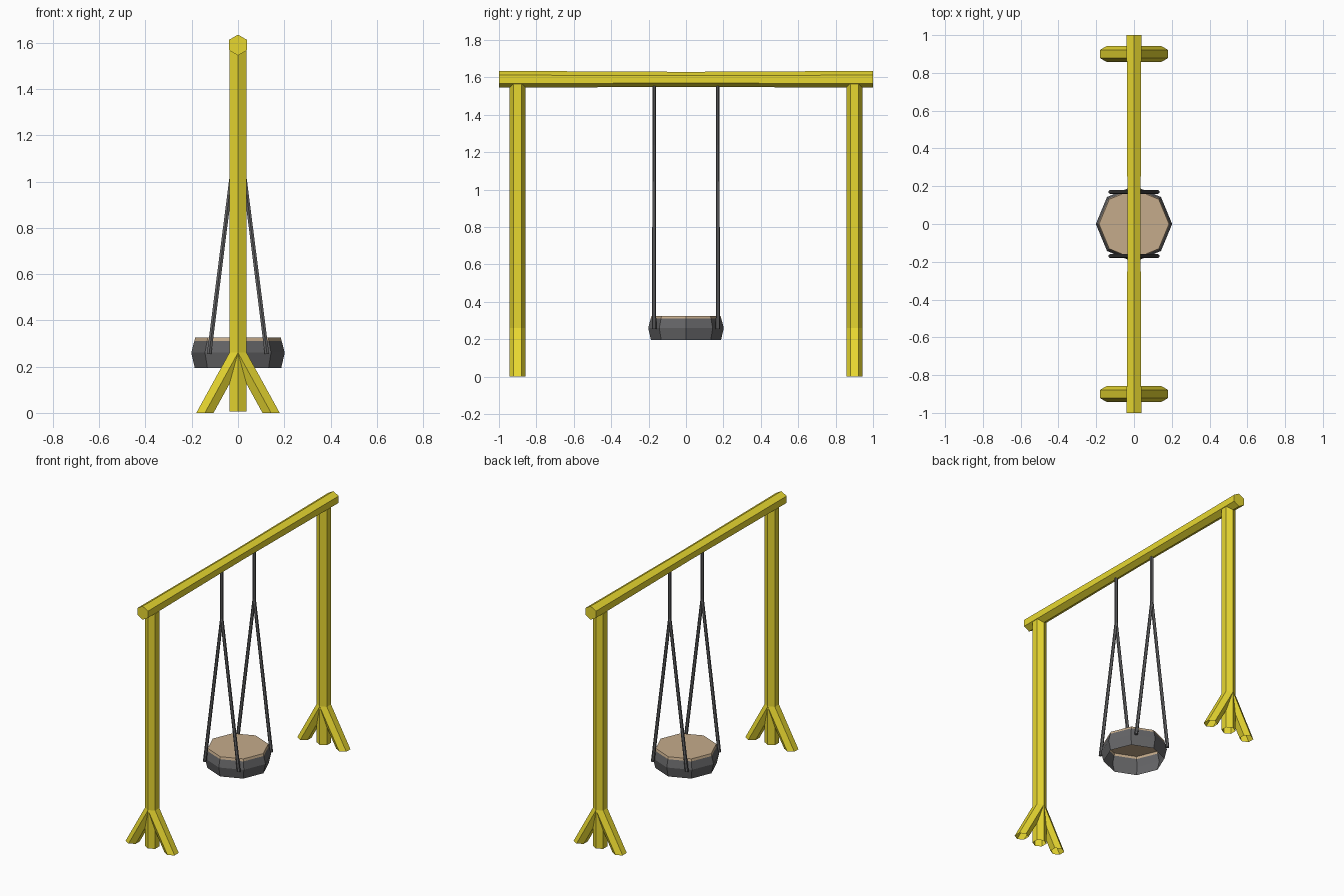
import bpy
import bmesh
from math import cos, sin, pi

if "Cube" in bpy.data.objects:
    bpy.data.objects.remove(bpy.data.objects["Cube"])


def material(name, rgb):
    m = bpy.data.materials.new(name)
    m.diffuse_color = (*rgb, 1)
    m.use_nodes = True
    m.node_tree.nodes["Principled BSDF"].inputs["Base Color"].default_value = m.diffuse_color
    return m


yellow = material("yellow_paint", (0.80, 0.68, 0.03))
rubber = material("dark_rubber", (0.13, 0.13, 0.135))
wood = material("wood", (0.56, 0.41, 0.26))


def loft(bm, rings, sides=6, along="z", cap_start=False, cap_end=False, turn=pi / 2):
    """Skin a row of (x, y, z, radius) rings that stay square to one axis."""
    loops = []
    for x, y, z, r in rings:
        loop = []
        for i in range(sides):
            a = turn + 2 * pi * i / sides
            u, v = r * cos(a), r * sin(a)
            co = (x + u, y + v, z) if along == "z" else (x + u, y, z + v)
            loop.append(bm.verts.new(co))
        loops.append(loop)
    for p, q in zip(loops, loops[1:]):
        for i in range(sides):
            j = (i + 1) % sides
            bm.faces.new((p[i], p[j], q[j], q[i]))
    if cap_start:
        bm.faces.new(loops[0][::-1])
    if cap_end:
        bm.faces.new(loops[-1])


def finish(bm, name, mat, fix=True):
    if fix:
        bmesh.ops.recalc_face_normals(bm, faces=bm.faces)
    me = bpy.data.meshes.new(name)
    bm.to_mesh(me)
    bm.free()
    me.materials.append(mat)
    ob = bpy.data.objects.new(name, me)
    bpy.context.collection.objects.link(ob)
    return ob


# top beam, slightly slimmer at the middle
bm = bmesh.new()
loft(bm, [(0, -1, 1.59, 0.045), (0, 0, 1.59, 0.040), (0, 1, 1.59, 0.045)],
     along="y", cap_start=True, cap_end=True)
finish(bm, "top_beam", yellow)

for side, s in (("front", -1), ("back", 1)):
    # post with two splayed feet, all open at the bottom
    y = 0.9 * s
    bm = bmesh.new()
    loft(bm, [(0, y, 0.005, 0.043), (0, y, 1.565, 0.043)], cap_end=True)
    finish(bm, side + "_post", yellow, fix=False)
    bm = bmesh.new()
    for d in (-1, 1):
        loft(bm, [(0.143 * d, y, 0, 0.043), (0, y, 0.26, 0.043)])
    finish(bm, side + "_feet", yellow, fix=False)

    # rope: one strand from the beam, splitting into two
    y = 0.17 * s
    bm = bmesh.new()
    loft(bm, [(0, y, 1.23, 0.010), (0, y, 1.56, 0.010)], cap_end=True)
    for d in (-1, 1):
        loft(bm, [(0.125 * d, y, 0.255, 0.011), (0, y, 1.24, 0.010)], cap_start=True)
    finish(bm, side + "_rope", rubber)

# seat: hollow eight-sided tyre wall, open below
bm = bmesh.new()
loft(bm, [(0, 0, 0.195, 0.187), (0, 0, 0.26, 0.202), (0, 0, 0.31, 0.189)], sides=8)
finish(bm, "tyre_seat_wall", rubber, fix=False)

# wooden lid closing the tyre
bm = bmesh.new()
loft(bm, [(0, 0, 0.31, 0.189), (0, 0, 0.325, 0.185)], sides=8, cap_end=True)
finish(bm, "seat_board", wood, fix=False)
